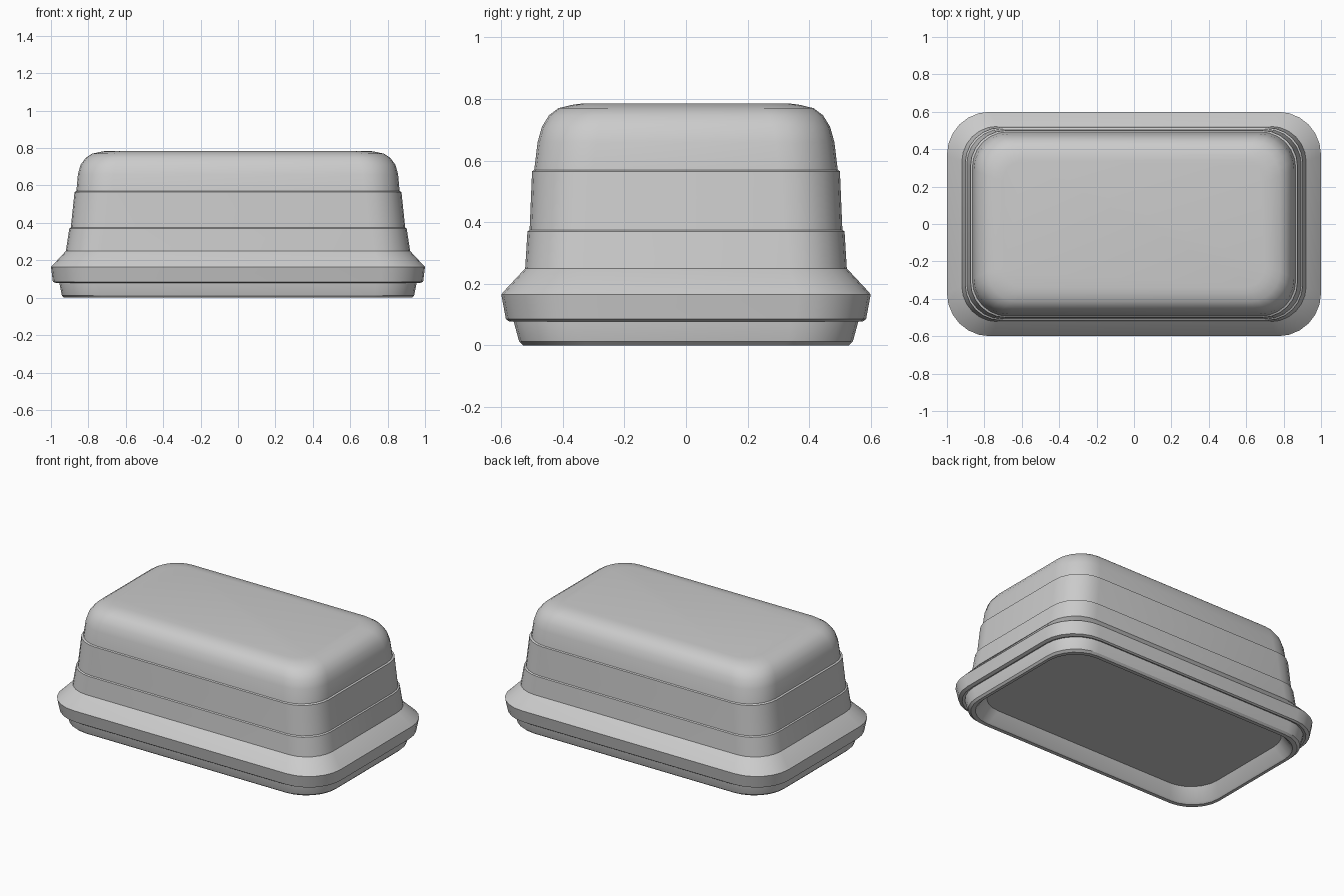
import bpy, bmesh
from math import cos, sin, pi, radians

if "Cube" in bpy.data.objects:
    bpy.data.objects.remove(bpy.data.objects["Cube"])

SEG = 6  # steps per rounded corner


def rounded_ring(bm, hx, hy, r, z):
    verts = []
    for q, (sx, sy) in enumerate([(1, 1), (-1, 1), (-1, -1), (1, -1)]):
        for i in range(SEG + 1):
            a = (q + i / SEG) * pi / 2
            verts.append(bm.verts.new((sx * (hx - r) + r * cos(a),
                                       sy * (hy - r) + r * sin(a), z)))
    return verts


def loft(name, sections):
    """Stack of rounded rectangles (half x, half y, radius, z), capped at both ends."""
    bm = bmesh.new()
    rings = [rounded_ring(bm, *s) for s in sections]
    n = len(rings[0])
    for a, b in zip(rings, rings[1:]):
        for i in range(n):
            j = (i + 1) % n
            bm.faces.new((a[i], a[j], b[j], b[i]))
    bm.faces.new(rings[0][::-1])
    bm.faces.new(rings[-1])
    bmesh.ops.recalc_face_normals(bm, faces=bm.faces)
    mesh = bpy.data.meshes.new(name)
    bm.to_mesh(mesh)
    bm.free()
    ob = bpy.data.objects.new(name, mesh)
    bpy.context.collection.objects.link(ob)
    bpy.ops.object.select_all(action='DESELECT')
    ob.select_set(True)
    bpy.context.view_layer.objects.active = ob
    bpy.ops.object.shade_smooth_by_angle(angle=radians(28))
    return ob


# Tray: recessed underside, foot ring, then flared side wall
loft("tray_base", [
    (0.86, 0.46, 0.20, 0.085),
    (0.90, 0.495, 0.20, 0.01),
    (0.91, 0.505, 0.20, 0.0),
    (0.93, 0.53, 0.21, 0.0),
    (0.942, 0.542, 0.21, 0.012),
    (0.955, 0.56, 0.22, 0.078),
    (0.955, 0.56, 0.22, 0.09),
])

# Flared rim with sloping shoulder
loft("tray_rim", [
    (0.95, 0.55, 0.22, 0.088),
    (0.97, 0.575, 0.23, 0.078),
    (0.99, 0.585, 0.23, 0.085),
    (1.0, 0.60, 0.23, 0.165),
    (0.99, 0.592, 0.23, 0.175),
    (0.92, 0.522, 0.19, 0.25),
    (0.90, 0.51, 0.19, 0.262),
])

# Tapered lid with shallow steps and rounded top
loft("lid", [
    (0.922, 0.523, 0.19, 0.24),
    (0.902, 0.515, 0.19, 0.37),
    (0.894, 0.508, 0.19, 0.375),
    (0.874, 0.500, 0.19, 0.565),
    (0.864, 0.493, 0.19, 0.57),
    (0.856, 0.482, 0.19, 0.66),
    (0.842, 0.468, 0.185, 0.71),
    (0.815, 0.445, 0.175, 0.747),
    (0.78, 0.415, 0.16, 0.770),
    (0.73, 0.37, 0.13, 0.781),
    (0.70, 0.34, 0.11, 0.785),
])
